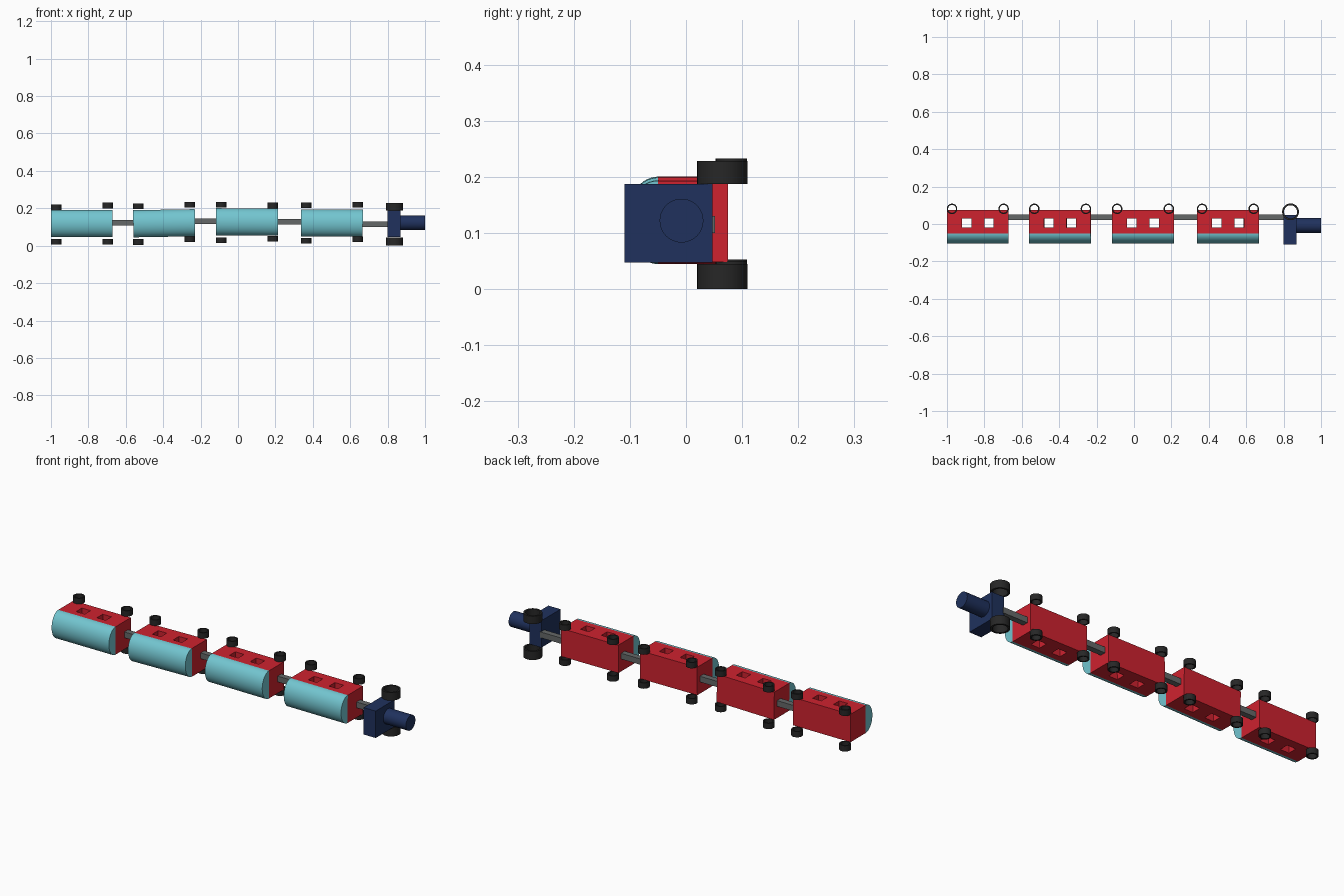
import bpy, bmesh
from math import pi, sin, cos, radians
from mathutils import Matrix, Vector

if "Cube" in bpy.data.objects:
    bpy.data.objects.remove(bpy.data.objects["Cube"])


def mat(name, rgb):
    m = bpy.data.materials.new(name)
    m.diffuse_color = (*rgb, 1)
    m.use_nodes = True
    m.node_tree.nodes["Principled BSDF"].inputs["Base Color"].default_value = m.diffuse_color
    return m


RED = mat("red", (0.62, 0.016, 0.028))
TEAL = mat("teal", (0.17, 0.56, 0.63))
NAVY = mat("navy", (0.014, 0.031, 0.11))
BLACK = mat("black", (0.02, 0.02, 0.02))
STEEL = mat("steel", (0.13, 0.14, 0.14))


def make(name, bm, material, smooth=False):
    bmesh.ops.recalc_face_normals(bm, faces=bm.faces)
    me = bpy.data.meshes.new(name)
    bm.to_mesh(me)
    bm.free()
    me.materials.append(material)
    ob = bpy.data.objects.new(name, me)
    bpy.context.collection.objects.link(ob)
    if smooth:
        bpy.ops.object.select_all(action='DESELECT')
        ob.select_set(True)
        bpy.context.view_layer.objects.active = ob
        bpy.ops.object.shade_smooth_by_angle(angle=radians(35))
    return ob


def add_box(bm, lo, hi):
    lo, hi = Vector(lo), Vector(hi)
    bmesh.ops.create_cube(bm, size=1, matrix=Matrix.Translation((lo + hi) / 2)
                          @ Matrix.Diagonal((*(hi - lo), 1)))


def box(name, lo, hi, material):
    bm = bmesh.new()
    add_box(bm, lo, hi)
    return make(name, bm, material)


def wheel(name, x, y, z0, z1, r, wall, n=40):
    # open tube with its axis along z
    bm = bmesh.new()
    rings = [[bm.verts.new((x + rr * cos(2 * pi * i / n), y + rr * sin(2 * pi * i / n), z))
              for i in range(n)]
             for rr, z in ((r, z0), (r, z1), (r - wall, z1), (r - wall, z0))]
    for k in range(4):
        a, b = rings[k], rings[(k + 1) % 4]
        for i in range(n):
            j = (i + 1) % n
            bm.faces.new((a[i], a[j], b[j], b[i]))
    return make(name, bm, BLACK, True)


L, H = 0.165, 0.0725       # half length and half width of a wagon


def wagon_body(name):
    ob = box(name, (-L, -0.05, -H), (L, 0.075, H), RED)
    # two square windows cut right through
    bm = bmesh.new()
    for x in (-0.06, 0.06):
        add_box(bm, (x - 0.025, -0.018, -0.2), (x + 0.025, 0.03, 0.2))
    cutter = make("window_cutter", bm, RED)
    cutter.hide_render = True
    mod = ob.modifiers.new("windows", 'BOOLEAN')
    mod.operation, mod.solver, mod.object = 'DIFFERENCE', 'EXACT', cutter
    bpy.context.view_layer.objects.active = ob
    bpy.ops.object.modifier_apply(modifier=mod.name)
    bpy.data.objects.remove(cutter)
    return ob


def wagon_roof(name, n=32):
    # half-ellipse profile extruded along x
    bm = bmesh.new()
    prof = [bm.verts.new((-L, -0.05 - 0.055 * sin(pi * i / n), H * cos(pi * i / n)))
            for i in range(n + 1)]
    f = bm.faces.new(prof)
    ext = bmesh.ops.extrude_face_region(bm, geom=[f])["geom"]
    bmesh.ops.translate(bm, vec=(2 * L, 0, 0),
                        verts=[v for v in ext if isinstance(v, bmesh.types.BMVert)])
    return make(name, bm, TEAL, True)


# wagons: centre x, centre z, tilt, then (upper, lower) wheel heights left and right
wagons = [
    (-0.835, 0.119, 0.0, (0.206, 0.021), (0.215, 0.021)),
    (-0.395, 0.120, -1.0, (0.211, 0.020), (0.218, 0.034)),
    (0.048, 0.127, 0.3, (0.218, 0.030), (0.215, 0.038)),
    (0.502, 0.121, 0.2, (0.217, 0.027), (0.218, 0.035)),
]
for k, (cx, cz, tilt, left, right) in enumerate(wagons, 1):
    for part in (wagon_body(f"wagon_body_{k}"), wagon_roof(f"wagon_roof_{k}")):
        part.location = (cx, 0, cz)
        part.rotation_euler.y = radians(tilt)
    for side, dx, zs in (("rear", -0.138, left), ("front", 0.138, right)):
        for level, z in zip(("upper", "lower"), zs):
            wheel(f"wagon_wheel_{side}_{level}_{k}", cx + dx, 0.081,
                  z - 0.015, z + 0.015, 0.028, 0.007)

# coupling bars
for k, (x0, x1, z) in enumerate([(-0.675, -0.555, 0.122), (-0.235, -0.113, 0.130),
                                 (0.208, 0.342, 0.128), (0.662, 0.805, 0.115)], 1):
    box(f"coupling_bar_{k}", (x0, 0.022, z - 0.015), (x1, 0.052, z + 0.015), STEEL)

# engine: cab, boiler and large wheels
box("engine_cab", (0.80, -0.11, 0.047), (0.87, 0.047, 0.187), NAVY)
bm = bmesh.new()
bmesh.ops.create_cone(bm, cap_ends=True, segments=40, radius1=0.039, radius2=0.039, depth=0.14,
                      matrix=Matrix.Translation((0.93, -0.008, 0.122)) @ Matrix.Rotation(pi / 2, 4, 'Y'))
make("engine_boiler", bm, NAVY, True)
wheel("engine_wheel_upper", 0.837, 0.065, 0.187, 0.228, 0.045, 0.010)
wheel("engine_wheel_lower", 0.837, 0.065, 0.0, 0.045, 0.045, 0.010)
